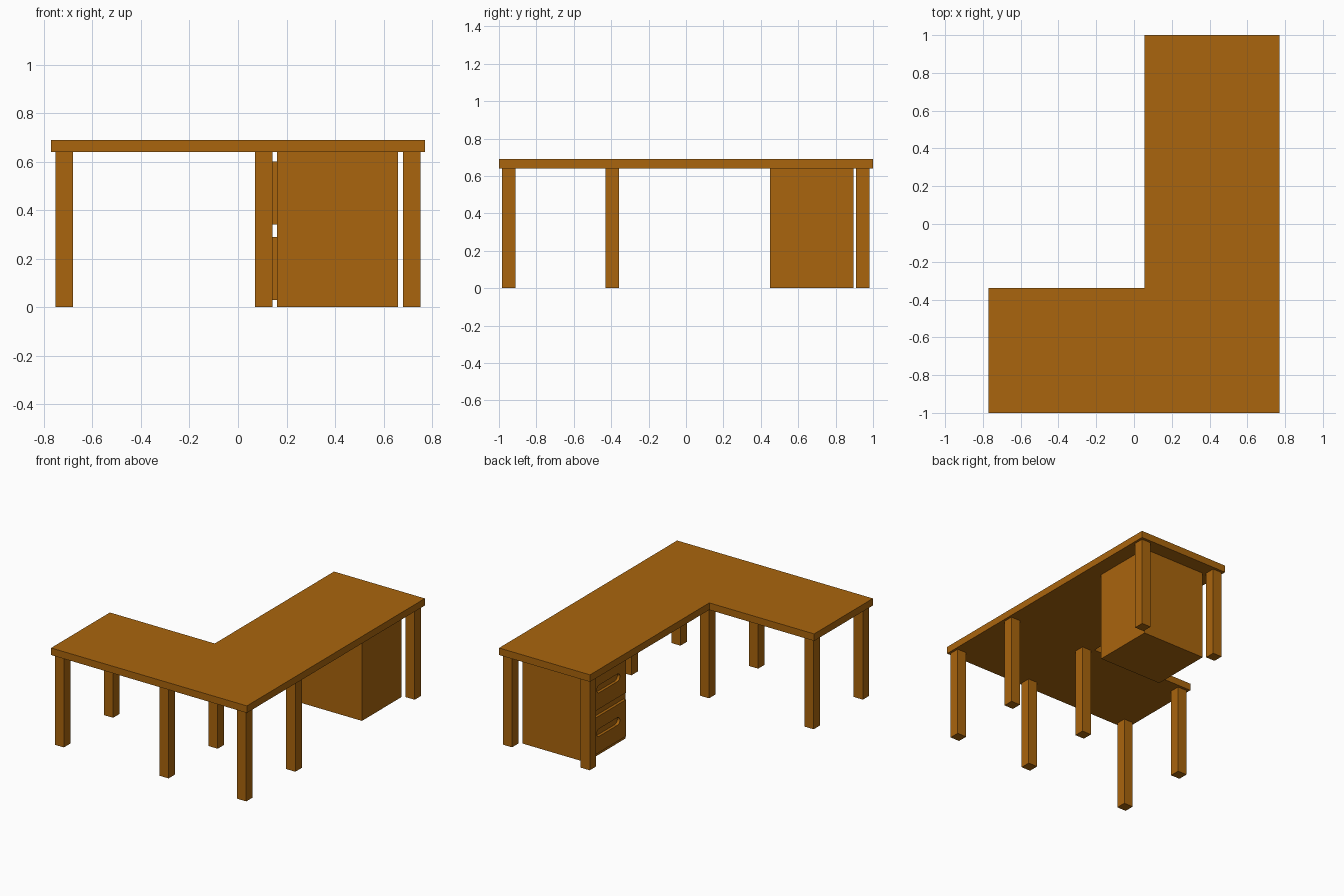
import bpy, bmesh, math

if "Cube" in bpy.data.objects:
    bpy.data.objects.remove(bpy.data.objects["Cube"])

wood = bpy.data.materials.new("brown_wood")
wood.diffuse_color = (0.40, 0.13, 0.004, 1)
wood.use_nodes = True
wood.node_tree.nodes["Principled BSDF"].inputs["Base Color"].default_value = wood.diffuse_color


def make(name, bm):
    bmesh.ops.recalc_face_normals(bm, faces=bm.faces)
    me = bpy.data.meshes.new(name)
    bm.to_mesh(me)
    bm.free()
    me.materials.append(wood)
    ob = bpy.data.objects.new(name, me)
    bpy.context.collection.objects.link(ob)
    return ob


def prism(name, pts, offset):
    """Extrude a closed 3D outline along an offset vector."""
    bm = bmesh.new()
    face = bm.faces.new([bm.verts.new(p) for p in pts])
    ext = bmesh.ops.extrude_face_region(bm, geom=[face], use_keep_orig=True)
    verts = [g for g in ext["geom"] if isinstance(g, bmesh.types.BMVert)]
    bmesh.ops.translate(bm, verts=verts, vec=offset)
    return make(name, bm)


def box(name, x0, x1, y0, y1, z0, z1):
    pts = [(x0, y0, z0), (x1, y0, z0), (x1, y1, z0), (x0, y1, z0)]
    return prism(name, pts, (0, 0, z1 - z0))


# L-shaped desktop
outline = [(-0.77, -1), (0.77, -1), (0.77, 1), (0.055, 1), (0.055, -0.34), (-0.77, -0.34)]
prism("desktop", [(x, y, 0.64) for x, y in outline], (0, 0, 0.05))

# Eight square legs
h = 0.036
for x, y in [(x, y) for x in (-0.717, 0.106, 0.717) for y in (-0.947, -0.395)] + [(0.106, 0.945), (0.717, 0.945)]:
    box("leg", x - h, x + h, y - h, y + h, 0, 0.64)

# Drawer cabinet
box("cabinet", 0.16, 0.66, 0.45, 0.895, 0, 0.64)

# Drawer fronts with rounded hand slots
yc, half, r = 0.6725, 0.13, 0.027
for name, z0 in (("lower", 0.03), ("upper", 0.34)):
    front = box(name + "_drawer_front", 0.14, 0.16, 0.475, 0.87, z0, z0 + 0.26)
    zc = z0 + 0.142
    slot = []
    for side, start in ((1, -90), (-1, 90)):
        for i in range(9):
            a = math.radians(start + 22.5 * i)
            slot.append((0.10, yc + side * (half - r) + r * math.cos(a), zc + r * math.sin(a)))
    cutter = prism(name + "_slot_cutter", slot, (0.10, 0, 0))
    cutter.hide_render = True
    cutter.hide_set(True)
    cut = front.modifiers.new("hand_slot", 'BOOLEAN')
    cut.operation = 'DIFFERENCE'
    cut.solver = 'EXACT'
    cut.object = cutter
